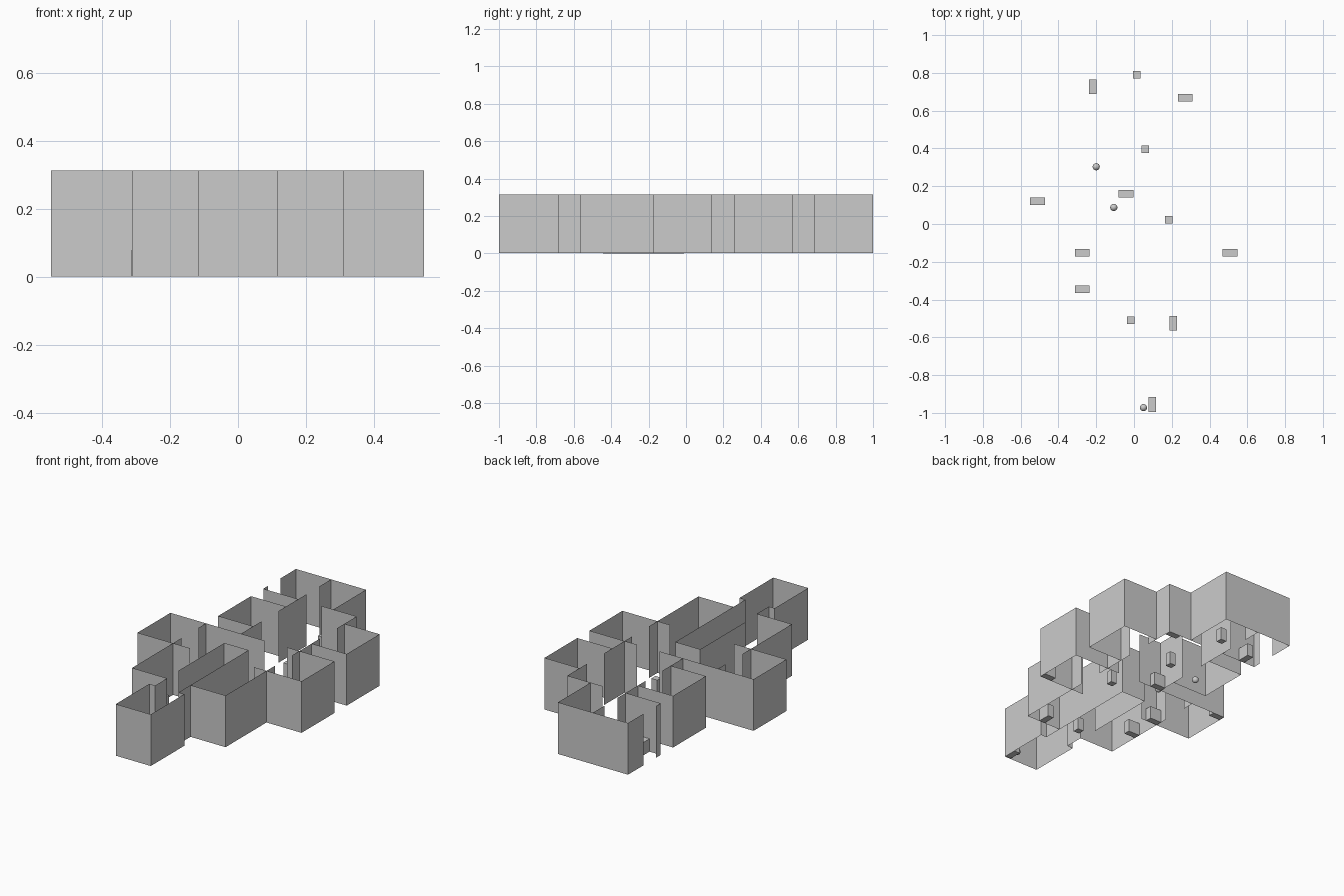
import bpy

if "Cube" in bpy.data.objects:
    bpy.data.objects.remove(bpy.data.objects["Cube"])

Z0, WALL = 0.002, 0.312   # floor offset and wall height


def wall(name, path, z=Z0):
    """Thin sheet wall standing along a polyline."""
    n = len(path)
    verts = [(x, y, z) for x, y in path] + [(x, y, z + WALL) for x, y in path]
    faces = [(i, i + 1, n + i + 1, n + i) for i in range(n - 1)]
    me = bpy.data.meshes.new(name)
    me.from_pydata(verts, [], faces)
    ob = bpy.data.objects.new(name, me)
    bpy.context.collection.objects.link(ob)
    return ob


def box(name, x, y, sx, sy, h=0.078):
    bpy.ops.mesh.primitive_cube_add(size=1, location=(x, y, Z0 + h / 2))
    ob = bpy.context.object
    ob.name = name
    ob.scale = (sx, sy, h)
    return ob


A, B, C = 0.078, 0.3125, 0.547   # recurring wall offsets from the centre line

# Back room
wall("back_room_shell", [(-B, 0.85), (-B, 1), (0.156, 1), (0.156, 0.6875)])
wall("back_room_corner", [(-B, 0.733), (-B, 0.6875), (-A, 0.6875)])
wall("back_room_divider", [(-A, 1), (-A, 0.89)])
wall("upper_hall_left", [(-A, 0.765), (-A, 0.5)])
wall("upper_hall_right", [(A, 0.6875), (B, 0.6875), (B, 0.5)])

# Upper side rooms
wall("upper_left_room", [(-A, 0.57), (-B, 0.57), (-B, 0.257), (-A, 0.257)])
wall("upper_right_room", [(B, 0.57), (C, 0.57), (C, 0.257), (B, 0.257)])
wall("middle_hall_left", [(-A, 0.335), (-A, 0.14)])
wall("middle_hall_right", [(B, 0.335), (B, 0.068)])

# Lower side rooms
wall("lower_left_room", [(A, 0.14), (-C - 0.003, 0.14), (-C - 0.003, -0.174), (-0.2, -0.174)])
wall("lower_right_room", [(0.23, 0.14), (C, 0.14), (C, -0.174), (0.23, -0.174)])
wall("lower_left_door_jamb", [(-B, 0.14), (-B, 0.068)])

# Lower hall around the inner block
wall("lower_hall_left", [(-B, -0.092), (-B, -0.565), (-A, -0.565), (-A, -0.68),
                         (-0.117, -0.68), (-0.117, -1), (0.117, -1), (0.117, -0.68), (A, -0.68)])
wall("lower_hall_right", [(B, -0.092), (B, -0.565), (A, -0.565)])
wall("inner_block_front_back", [(-0.086, -0.01), (A, -0.01), (A, -0.68)])
wall("inner_block_left", [(-0.086, -0.01), (-0.086, -0.445)], z=0)

# Square posts
for x, y in [(0.015, 0.79), (0.06, 0.395), (0.183, 0.022), (-0.017, -0.51)]:
    box("post", x, y, 0.039, 0.039)

# Cabinets against the walls, lying across x or along y
for x, y in [(0.272, 0.668), (-0.042, 0.16), (-0.511, 0.12),
             (-0.274, -0.153), (0.508, -0.153), (-0.274, -0.345)]:
    box("cabinet_wide", x, y, 0.078, 0.039)
for x, y in [(-0.218, 0.727), (0.208, -0.525), (0.097, -0.955)]:
    box("cabinet_deep", x, y, 0.039, 0.078)

# Small balls
for x, y in [(-0.2, 0.303), (-0.107, 0.088), (0.05, -0.972)]:
    bpy.ops.mesh.primitive_uv_sphere_add(segments=24, ring_count=12, radius=0.019,
                                         location=(x, y, 0.046))
    bpy.context.object.name = "ball"
    bpy.ops.object.shade_smooth()
